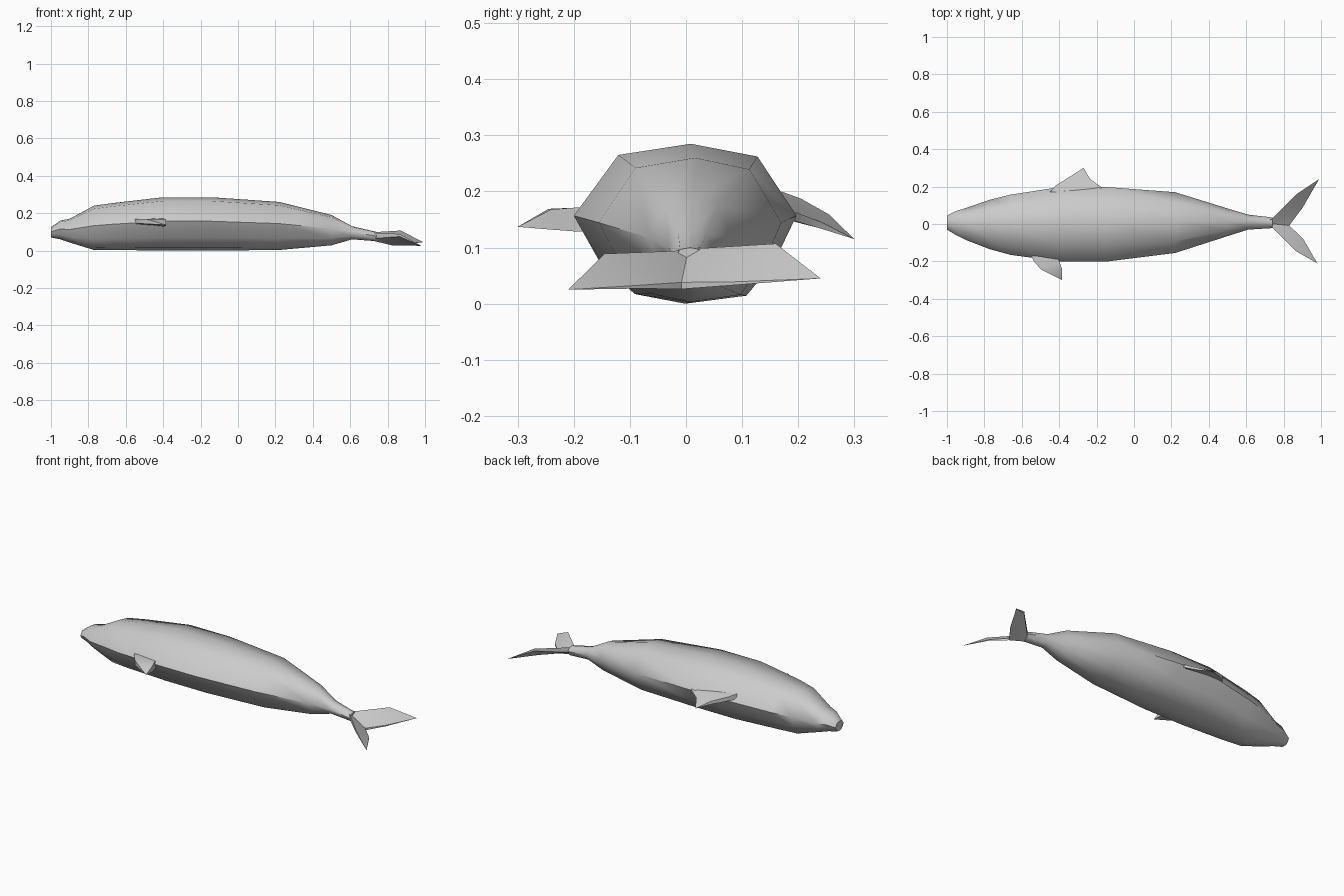
import bpy, bmesh, math

if "Cube" in bpy.data.objects:
    bpy.data.objects.remove(bpy.data.objects["Cube"], do_unlink=True)

grey = bpy.data.materials.new("plain grey skin")
grey.use_nodes = True
grey.diffuse_color = (0.6, 0.6, 0.6, 1)
grey.node_tree.nodes["Principled BSDF"].inputs["Base Color"].default_value = (0.6, 0.6, 0.6, 1)


def finish(bm, name, angle):
    bmesh.ops.recalc_face_normals(bm, faces=bm.faces)
    mesh = bpy.data.meshes.new(name)
    bm.to_mesh(mesh)
    bm.free()
    mesh.materials.append(grey)
    obj = bpy.data.objects.new(name, mesh)
    bpy.context.collection.objects.link(obj)
    bpy.ops.object.select_all(action="DESELECT")
    obj.select_set(True)
    bpy.context.view_layer.objects.active = obj
    bpy.ops.object.shade_smooth_by_angle(angle=math.radians(angle))
    return obj


def fin(name, outline):
    """Closed blade from outline points (x, y, z, half thickness)."""
    bm = bmesh.new()
    top = [bm.verts.new((x, y, z + t)) for x, y, z, t in outline]
    low = [bm.verts.new((x, y, z - t)) for x, y, z, t in outline]
    bm.faces.new(top)
    bm.faces.new(low[::-1])
    for i in range(len(top)):
        j = (i + 1) % len(top)
        bm.faces.new((top[i], low[i], low[j], top[j]))
    bmesh.ops.remove_doubles(bm, verts=bm.verts, dist=0.0005)
    bmesh.ops.triangulate(bm, faces=bm.faces)
    return finish(bm, name, 30)


# Body: x, right edge, left edge, bottom, top
stations = [
    (-1.0, -0.03, 0.045, 0.07, 0.125),
    (-0.95, -0.06, 0.07, 0.06, 0.16),
    (-0.9, -0.085, 0.085, 0.043, 0.17),
    (-0.77, -0.135, 0.13, 0.003, 0.24),
    (-0.66, -0.165, 0.157, 0.003, 0.255),
    (-0.4, -0.2, 0.197, 0.0, 0.285),
    (-0.14, -0.2, 0.197, 0.0, 0.285),
    (0.22, -0.155, 0.17, 0.003, 0.26),
    (0.5, -0.065, 0.083, 0.028, 0.19),
    (0.61, -0.03, 0.05, 0.06, 0.13),
    (0.74, -0.022, 0.035, 0.05, 0.1),
]
# Cross-section as fractions of half width and of height
section = [(1, 0.55), (0.65, 0.92), (0.05, 1), (-0.6, 0.93),
           (-1, 0.55), (-0.75, 0.24), (-0.45, 0.06), (0, 0), (0.55, 0.05), (0.8, 0.26)]

bm = bmesh.new()
rings = []
for x, right, left, low, high in stations:
    mid, half = (left + right) / 2, (left - right) / 2
    rings.append([bm.verts.new((x, mid + half * u, low + (high - low) * v)) for u, v in section])
for a, b in zip(rings, rings[1:]):
    for i in range(len(section)):
        j = (i + 1) % len(section)
        bm.faces.new((a[i], a[j], b[j], b[i]))
bm.faces.new(rings[0])
bm.faces.new(rings[-1][::-1])
finish(bm, "body", 50)

# Tail flukes: high leading edge, low trailing edge
fin("left_tail_fluke", [
    (0.7, 0.005, 0.08, 0.022), (0.74, 0.03, 0.085, 0.014), (0.87, 0.16, 0.1, 0.007),
    (0.99, 0.24, 0.045, 0), (0.9, 0.085, 0.036, 0.003), (0.83, -0.008, 0.032, 0.006)])
fin("right_tail_fluke", [
    (0.7, 0.005, 0.08, 0.022), (0.74, -0.02, 0.08, 0.014), (0.865, -0.145, 0.082, 0.007),
    (0.98, -0.21, 0.025, 0), (0.905, -0.08, 0.03, 0.003), (0.83, -0.008, 0.032, 0.006)])

# Flippers
fin("left_flipper", [
    (-0.45, 0.17, 0.185, 0.015), (-0.42, 0.205, 0.175, 0.012), (-0.34, 0.255, 0.15, 0.009),
    (-0.27, 0.3, 0.115, 0), (-0.235, 0.24, 0.14, 0.006), (-0.17, 0.195, 0.155, 0.008),
    (-0.17, 0.17, 0.16, 0.008)])
fin("right_flipper", [
    (-0.55, -0.17, 0.155, 0.013), (-0.535, -0.2, 0.157, 0.012), (-0.495, -0.245, 0.156, 0.013),
    (-0.385, -0.3, 0.137, 0), (-0.385, -0.24, 0.15, 0.018), (-0.4, -0.2, 0.15, 0.021),
    (-0.4, -0.17, 0.15, 0.021)])
